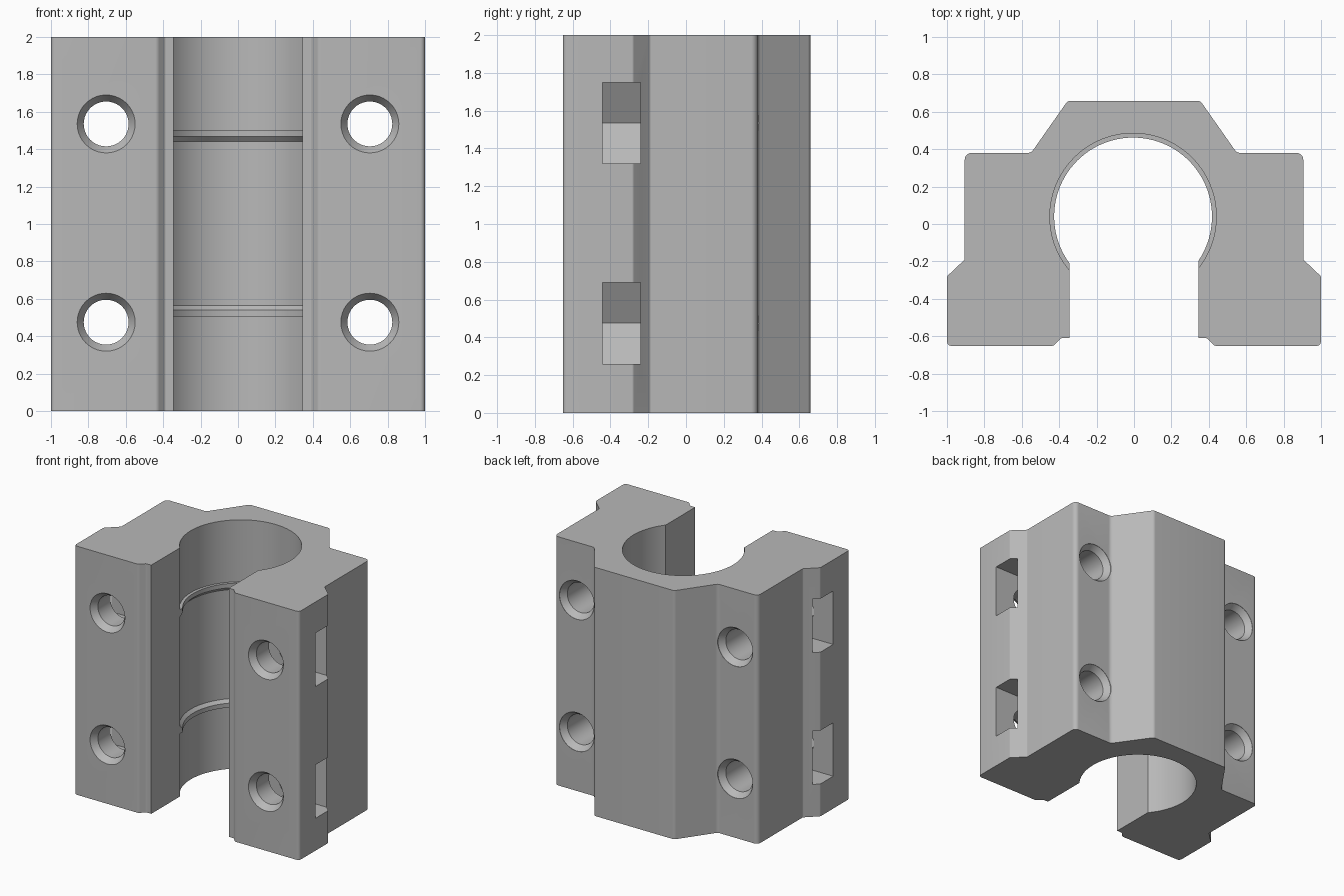
import bpy, bmesh, math
from mathutils import Vector, Matrix

cube = bpy.data.objects.get("Cube")
if cube:
    bpy.data.objects.remove(cube, do_unlink=True)

HEIGHT = 2.0
HOLE_X = 0.705
HOLE_Z = (0.475, 1.535)
BORE = Vector((-0.005, 0.04, 0))

grey = bpy.data.materials.new("plain grey")
grey.use_nodes = True
colour = (0.48, 0.48, 0.48, 1)
grey.diffuse_color = colour
grey.node_tree.nodes["Principled BSDF"].inputs["Base Color"].default_value = colour


def make_object(name, bm):
    bmesh.ops.recalc_face_normals(bm, faces=bm.faces)
    mesh = bpy.data.meshes.new(name)
    bm.to_mesh(mesh)
    bm.free()
    mesh.materials.append(grey)
    obj = bpy.data.objects.new(name, mesh)
    bpy.context.collection.objects.link(obj)
    return obj


def rounded(corners, steps=5):
    """Round each (x, y, radius) corner of a closed outline."""
    points = []
    for i, (x, y, r) in enumerate(corners):
        p = Vector((x, y))
        if r == 0:
            points.append(p)
            continue
        a = (Vector(corners[i - 1][:2]) - p).normalized()
        b = (Vector(corners[(i + 1) % len(corners)][:2]) - p).normalized()
        half_angle = a.angle(b) / 2
        centre = p + (a + b).normalized() * (r / math.sin(half_angle))
        start = p + a * (r / math.tan(half_angle)) - centre
        end = p + b * (r / math.tan(half_angle)) - centre
        for k in range(steps + 1):
            points.append(centre + start.lerp(end, k / steps).normalized() * r)
    return points


def prism(name, points, depth, matrix=Matrix()):
    """Solid made by raising a flat outline."""
    bm = bmesh.new()
    low = [bm.verts.new((p[0], p[1], 0)) for p in points]
    high = [bm.verts.new((p[0], p[1], depth)) for p in points]
    bm.faces.new(low)
    bm.faces.new(high)
    for k in range(len(points)):
        bm.faces.new((low[k - 1], low[k], high[k], high[k - 1]))
    bm.transform(matrix)
    return make_object(name, bm)


def lathe(name, profile, sides, matrix):
    """Closed turned solid from (radius, z) pairs."""
    bm = bmesh.new()
    angles = [math.tau * k / sides for k in range(sides)]
    rings = [[bm.verts.new((r * math.cos(t), r * math.sin(t), z)) for t in angles]
             for r, z in profile]
    for low, high in zip(rings, rings[1:]):
        for k in range(sides):
            bm.faces.new((low[k - 1], low[k], high[k], high[k - 1]))
    bm.faces.new(rings[0])
    bm.faces.new(rings[-1])
    bm.transform(matrix)
    return make_object(name, bm)


# Block outline, half mirrored to the other side, with the open front slot
half = [(0.345, 0, 0), (0.345, -0.61, 0), (0.39, -0.61, 0.015), (0.43, -0.652, 0.03),
        (1.0, -0.652, 0.025), (1.0, -0.28, 0.015), (0.905, -0.19, 0.015),
        (0.905, 0.38, 0.035), (0.55, 0.38, 0.035), (0.355, 0.658, 0.03)]
outline = half + [(-x, y, r) for x, y, r in reversed(half)]
block = prism("bearing_block", rounded(outline), HEIGHT)

cutters = []

# Round bore with two retaining ridges, chamfered towards the middle
R, RIDGE = 0.445, 0.422
bore_profile = [(R, -0.1), (R, 0.505), (RIDGE, 0.505), (RIDGE, 0.54), (R, 0.565),
                (R, 1.442), (RIDGE, 1.468), (RIDGE, 1.502), (R, 1.502), (R, 2.1)]
cutters.append(lathe("bore_cutter", bore_profile, 96, Matrix.Translation(BORE)))

# Countersunk bolt holes and hexagonal nut pockets open to the sides
bolt_profile = [(0.19, -0.702), (0.12, -0.602), (0.12, 0.33), (0.155, 0.378), (0.155, 0.45)]
flat = 0.215
slope = flat / math.sqrt(3)
pocket = [(0.45, flat), (-slope, flat), (-2 * slope, 0), (-slope, -flat), (0.45, -flat)]
for side in (-1, 1):
    for z in HOLE_Z:
        spot = Matrix.Translation((side * HOLE_X, 0, z))
        cutters.append(lathe("bolt_hole_cutter", bolt_profile, 40,
                             spot @ Matrix.Rotation(-math.pi / 2, 4, "X")))
        place = spot @ Matrix.Translation((0, -0.24, 0)) @ Matrix.Rotation(-math.pi / 2, 4, "X")
        cutters.append(prism("nut_pocket_cutter", [(side * x, y) for x, y in pocket],
                             -0.203, place))

for cutter in cutters:
    cutter.hide_render = True
    mod = block.modifiers.new(cutter.name, "BOOLEAN")
    mod.operation = "DIFFERENCE"
    mod.solver = "EXACT"
    mod.object = cutter

# Apply the cuts and drop the helpers
bpy.ops.object.select_all(action="DESELECT")
bpy.context.view_layer.objects.active = block
block.select_set(True)
for mod in list(block.modifiers):
    bpy.ops.object.modifier_apply(modifier=mod.name)
for cutter in cutters:
    bpy.data.objects.remove(cutter, do_unlink=True)

bpy.ops.object.shade_smooth_by_angle(angle=math.radians(25))
